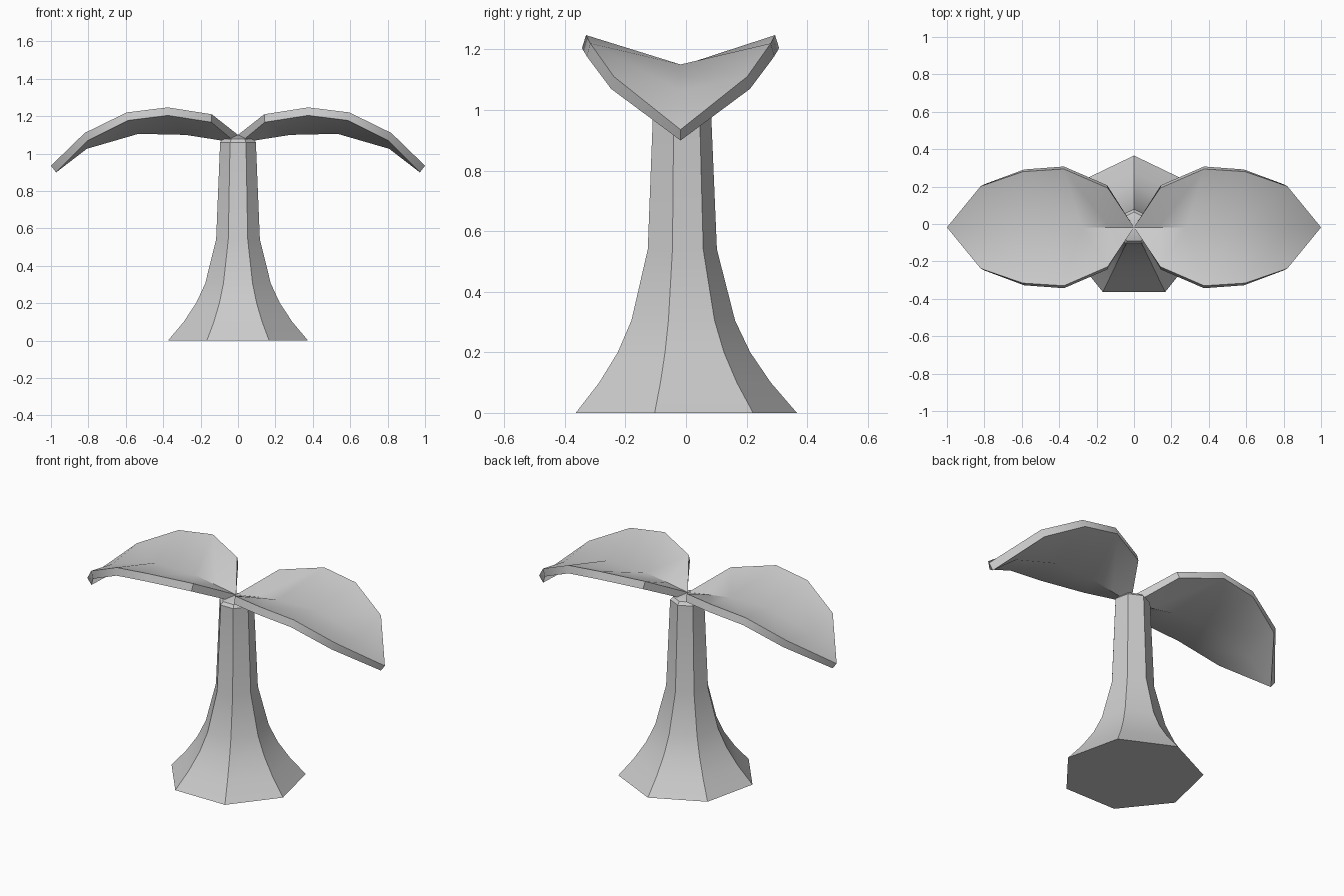
import bpy, math

if "Cube" in bpy.data.objects:
    bpy.data.objects.remove(bpy.data.objects["Cube"])

CY = -0.018  # shared centre line of trunk and leaves


def make_object(name, verts, faces):
    mesh = bpy.data.meshes.new(name)
    mesh.from_pydata(verts, [], faces)
    mesh.update()
    ob = bpy.data.objects.new(name, mesh)
    bpy.context.collection.objects.link(ob)
    bpy.ops.object.select_all(action='DESELECT')
    ob.select_set(True)
    bpy.context.view_layer.objects.active = ob
    return ob


# Trunk: seven-sided flared column with a low pointed cap
SIDES = 7
profile = [(0.384, 0), (0.298, 0.1), (0.23, 0.2), (0.18, 0.305),
           (0.12, 0.54), (0.098, 1.06), (0.082, 1.077)]  # radius, z
verts, faces = [], []
for r, z in profile:
    for k in range(SIDES):
        a = math.pi / 2 + k * math.tau / SIDES
        verts.append((r * math.cos(a), CY + r * math.sin(a), z))
for i in range(len(profile) - 1):
    for k in range(SIDES):
        n = (k + 1) % SIDES
        faces.append((i * SIDES + k, i * SIDES + n,
                      (i + 1) * SIDES + n, (i + 1) * SIDES + k))
faces.append(tuple(reversed(range(SIDES))))
top = (len(profile) - 1) * SIDES
verts.append((0, CY, 1.1))
faces += [(top + k, top + (k + 1) % SIDES, len(verts) - 1) for k in range(SIDES)]
make_object("trunk", verts, faces)
bpy.ops.object.shade_smooth_by_angle(angle=math.radians(30))

# Leaves: one arched, V-folded leaf, thickened and mirrored
spine = [(0.13, 1.122), (0.28, 1.145), (0.54, 1.15), (0.83, 1.065)]  # x, z
rim = [(0.14, 0.21, 1.21), (0.375, 0.312, 1.247),
       (0.595, 0.298, 1.22), (0.82, 0.22, 1.11)]  # x, half width, z
verts = [(0, CY, 1.1)]
for (sx, sz), (rx, w, rz) in zip(spine, rim):
    verts += [(rx, CY - w, rz), (sx, CY, sz), (rx, CY + w, rz)]
verts.append((1.0, CY, 0.935))
tip = len(verts) - 1
faces = [(0, 1, 2), (0, 2, 3), (tip, tip - 2, tip - 3), (tip, tip - 1, tip - 2)]
for i in range(len(rim) - 1):
    b = 1 + 3 * i
    faces += [(b, b + 3, b + 4, b + 1), (b + 1, b + 4, b + 5, b + 2)]
leaves = make_object("leaves", verts, faces)
solid = leaves.modifiers.new("thickness", 'SOLIDIFY')
solid.thickness = 0.045
solid.offset = -1
mirror = leaves.modifiers.new("mirror", 'MIRROR')
mirror.use_mirror_merge = False
bpy.ops.object.modifier_apply(modifier=solid.name)
bpy.ops.object.modifier_apply(modifier=mirror.name)
bpy.ops.object.shade_smooth_by_angle(angle=math.radians(35))
